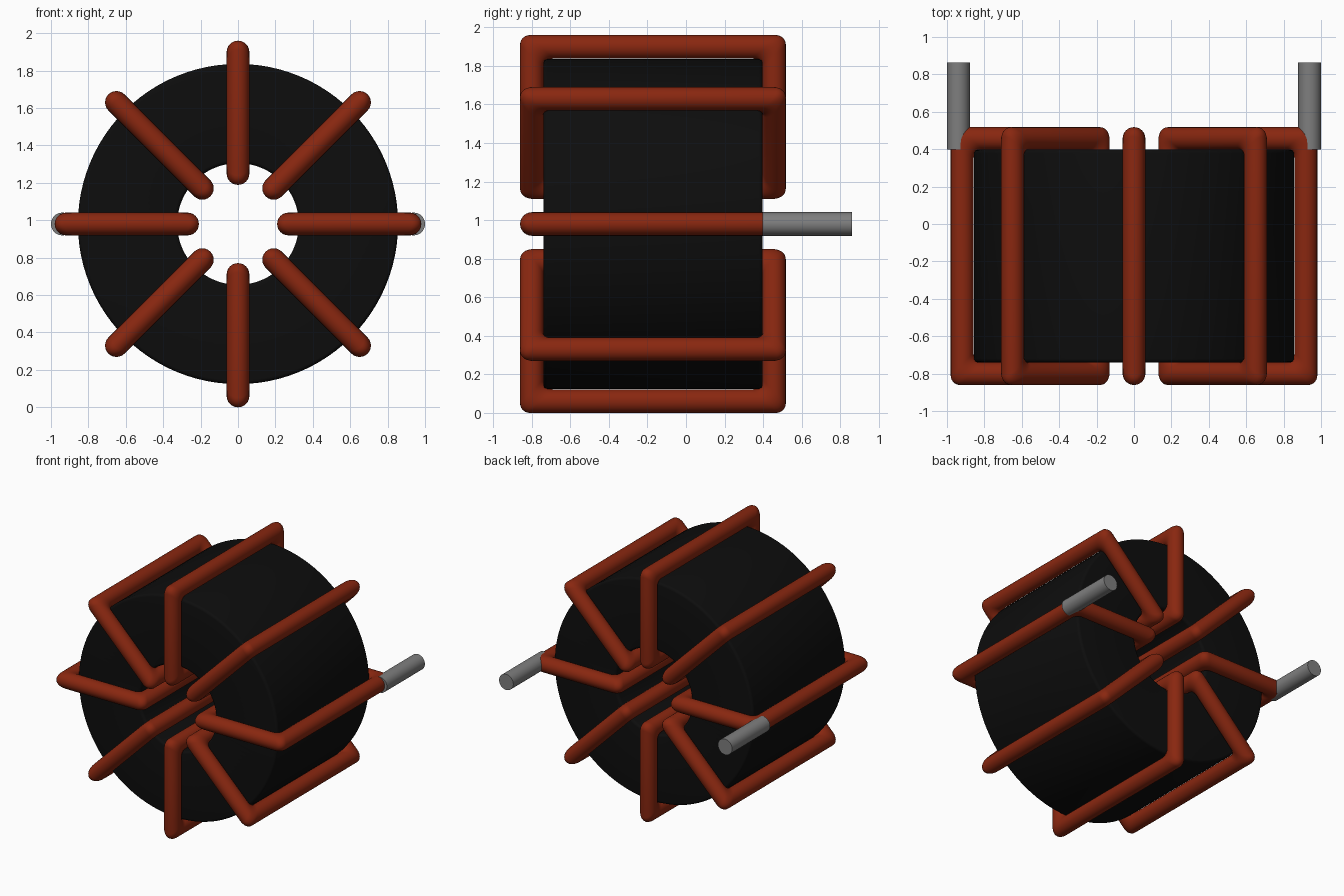
import bpy, bmesh, math
from mathutils import Vector

cube = bpy.data.objects.get("Cube")
if cube:
    bpy.data.objects.remove(cube, do_unlink=True)

CZ = 0.98                      # height of the ring axis
WIRE = 0.061                   # wire radius
Y0, Y1 = -0.80, 0.457          # wire centre line, front and back
R0, R1 = 0.27, 0.919           # wire centre line, inner and outer


def material(name, rgb, rough):
    m = bpy.data.materials.new(name)
    m.use_nodes = True
    m.diffuse_color = (*rgb, 1)
    b = m.node_tree.nodes["Principled BSDF"]
    b.inputs["Base Color"].default_value = (*rgb, 1)
    b.inputs["Roughness"].default_value = rough
    return m


BLACK = material("ferrite_black", (0.004, 0.004, 0.004), 0.6)
COPPER = material("enamel_copper", (0.25, 0.02, 0.005), 0.5)
TIN = material("tinned_grey", (0.21, 0.21, 0.21), 0.5)


def closed_grid(name, rings, mat):
    """Skin rings of points into a surface closed both ways."""
    bm = bmesh.new()
    vs = [[bm.verts.new(p) for p in ring] for ring in rings]
    n, k = len(vs), len(vs[0])
    for i in range(n):
        a, b = vs[i], vs[(i + 1) % n]
        for j in range(k):
            bm.faces.new((a[j], a[(j + 1) % k], b[(j + 1) % k], b[j]))
    bmesh.ops.recalc_face_normals(bm, faces=bm.faces)
    me = bpy.data.meshes.new(name)
    bm.to_mesh(me)
    bm.free()
    me.materials.append(mat)
    ob = bpy.data.objects.new(name, me)
    bpy.context.collection.objects.link(ob)
    smooth(ob)
    return ob


def smooth(ob):
    bpy.ops.object.select_all(action='DESELECT')
    ob.select_set(True)
    bpy.context.view_layer.objects.active = ob
    bpy.ops.object.shade_smooth_by_angle(angle=math.radians(40))


def rounded_rect(r0, r1, y0, y1, rad, steps):
    """Outline in (radius, y) with rounded corners."""
    pts = []
    corners = ((r1, y1, -1, -1), (r0, y1, 1, -1), (r0, y0, 1, 1), (r1, y0, -1, 1))
    for q, (r, y, sr, sy) in enumerate(corners):
        for s in range(steps + 1):
            a = math.pi / 2 * (q + s / steps)
            pts.append((r + sr * rad + rad * math.cos(a),
                        y + sy * rad + rad * math.sin(a)))
    return pts


# Ring core: rounded rectangle turned about the y axis
section = rounded_rect(0.325, 0.856, -0.74, 0.398, 0.02, 4)
rings = []
for i in range(96):
    a = math.tau * i / 96
    rings.append([(r * math.cos(a), y, CZ + r * math.sin(a)) for r, y in section])
closed_grid("ring_core", rings, BLACK)

# Eight wire turns, each a round wire bent to a rounded rectangle
for i in range(8):
    a = math.tau * i / 8
    out = Vector((math.cos(a), 0, math.sin(a)))
    side = Vector((-math.sin(a), 0, math.cos(a)))
    rings = []
    for k in range(24):
        t = math.tau * k / 24
        d, w = WIRE * math.cos(t), WIRE * math.sin(t)
        path = rounded_rect(R0 - d, R1 + d, Y0 - d, Y1 + d, 0.05, 6)
        rings.append([Vector((0, y, CZ)) + out * r + side * w for r, y in path])
    closed_grid(f"wire_turn_{i + 1}", rings, COPPER)

# Two straight leads at the back
for name, x in (("left_lead", 0.939), ("right_lead", -0.939)):
    bpy.ops.mesh.primitive_cylinder_add(vertices=32, radius=WIRE, depth=0.465,
                                        location=(x, 0.63, CZ),
                                        rotation=(math.pi / 2, 0, 0))
    lead = bpy.context.object
    lead.name = name
    lead.data.materials.append(TIN)
    smooth(lead)
